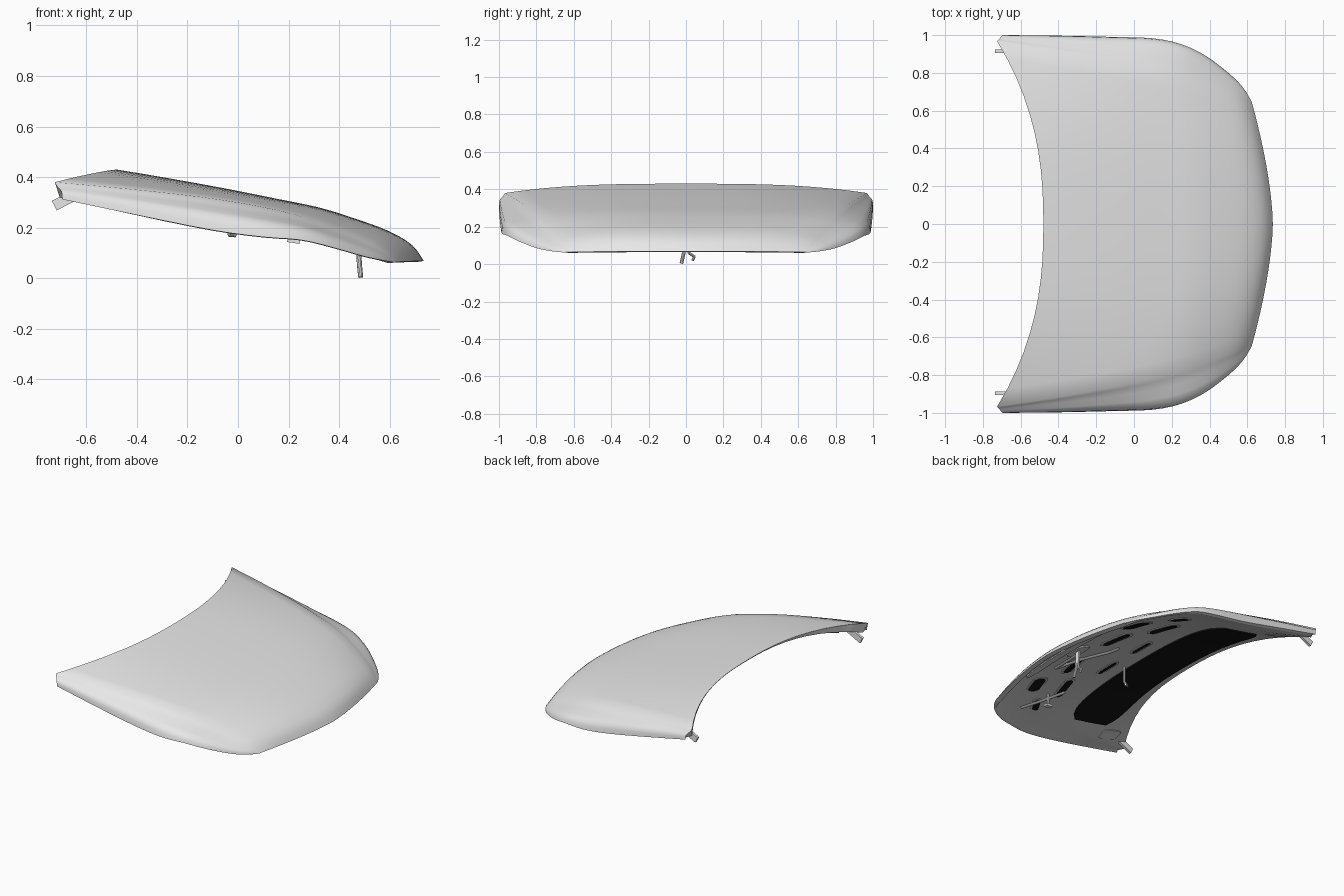
import bpy, bmesh, math
from mathutils import Vector
from mathutils.bvhtree import BVHTree

if "Cube" in bpy.data.objects:
    bpy.data.objects.remove(bpy.data.objects["Cube"])


def material(name, r, g, b):
    m = bpy.data.materials.new(name)
    m.diffuse_color = (r, g, b, 1)
    m.use_nodes = True
    m.node_tree.nodes["Principled BSDF"].inputs["Base Color"].default_value = m.diffuse_color
    return m


PAINT = material("light_grey_paint", 0.8, 0.8, 0.8)
INNER = material("mid_grey_panel", 0.6, 0.6, 0.6)
BLACK = material("black_lining", 0.006, 0.006, 0.006)
METAL = material("hardware_grey", 0.8, 0.8, 0.8)


def finish(name, bm, mat, angle=35):
    me = bpy.data.meshes.new(name)
    bm.to_mesh(me)
    bm.free()
    ob = bpy.data.objects.new(name, me)
    bpy.context.collection.objects.link(ob)
    me.materials.append(mat)
    bpy.ops.object.select_all(action='DESELECT')
    ob.select_set(True)
    bpy.context.view_layer.objects.active = ob
    bpy.ops.object.shade_smooth_by_angle(angle=math.radians(angle))
    return ob


# Stations rear to front: centre x z, crease x y z, side edge x y z, inner depth
ROWS = [
    (-.48, .43, -.725, .968, .380, -.695, 1.0, .312, .02),
    (-.30, .40, -.45, .925, .355, -.40, .997, .25, .035),
    (-.05, .355, -.15, .87, .322, -.10, .99, .19, .035),
    (.15, .315, .08, .82, .285, .10, .983, .163, .035),
    (.32, .28, .25, .775, .245, .25, .952, .151, .035),
    (.46, .237, .40, .725, .195, .38, .89, .12, .035),
    (.60, .185, .53, .68, .14, .50, .80, .086, .03),
    (.69, .13, .59, .655, .10, .575, .725, .07, .02),
    (.735, .068, .625, .64, .064, .622, .65, .062, .004),
]
# Side strip section below the crease: fraction across, fraction down
STRIP = [(.14, .12), (.38, .27), (.68, .4), (.88, .54), (.97, .75), (1, 1)]
SUB, HALF = 3, 10


def stations():
    n = len(ROWS)
    for k in range((n - 1) * SUB + 1):
        i, t = min(k // SUB, n - 2), k / SUB - min(k // SUB, n - 2)
        p = [ROWS[max(0, min(n - 1, i + o))] for o in (-1, 0, 1, 2)]
        yield k / ((n - 1) * SUB), [
            .5 * (2 * b + (c - a) * t + (2 * a - 5 * b + 4 * c - d) * t * t
                  + (3 * b - a - 3 * c + d) * t ** 3) for a, b, c, d in zip(*p)]


skin, inner = [], []
for u, (cx, cz, ex, ey, ez, sx, sy, sz, dep) in stations():
    half = []
    power = 2.4 - .8 * u
    for j in range(HALF + 1):
        v = j / HALF
        half.append((cx + (ex - cx) * v ** power, ey * v, cz + (ez - cz) * v ** 3))
    half += [(ex + (sx - ex) * a, ey + (sy - ey) * a, ez + (sz - ez) * b) for a, b in STRIP]
    lower = []
    for x, y, z in half:
        w = y / sy
        shift = .02 * max(0, 1 - 6 * u) - .03 * max(0, 6 * u - 5)
        lower.append((x + shift, w * (sy - .028), cz - dep + (sz - .002 - cz + dep) * w ** 3))
    for src, dst in ((half, skin), (lower, inner)):
        dst.append([(x, -y, z) for x, y, z in src[:0:-1]] + src)


def grid(bm, pts, flip=False):
    vs = [[bm.verts.new(p) for p in r] for r in pts]
    for a, b in zip(vs, vs[1:]):
        for j in range(len(a) - 1):
            q = (a[j], b[j], b[j + 1], a[j + 1])
            bm.faces.new(q[::-1] if flip else q)
    return vs


def border(g):
    return ([r[0] for r in g] + g[-1][1:-1] + [r[-1] for r in g[::-1]] + g[0][-2:0:-1])


# Painted outer skin with its folded hem
bm = bmesh.new()
outer = border(grid(bm, skin))
rim = [bm.verts.new(p) for p in border(inner)]
for i in range(len(outer)):
    k = (i + 1) % len(outer)
    bm.faces.new((outer[k], outer[i], rim[i], rim[k]))
finish("outer_skin", bm, PAINT, 62)

# Inner panel under the skin
bm = bmesh.new()
grid(bm, inner, True)
tree = BVHTree.FromBMesh(bm)
finish("inner_panel", bm, INNER)


def under(x, y, drop=0.0):
    hit = tree.ray_cast(Vector((x, y, -1)), Vector((0, 0, 1)))[0]
    return Vector((x, y, (hit.z if hit else .2) - drop))


def plate(name, rows, thick, mat):
    """Thin plate following the underside; rows of (x, y) points."""
    bm = bmesh.new()
    edge = border(grid(bm, [[under(x, y, thick) for x, y in r] for r in rows], True))
    top = [bm.verts.new(under(v.co.x, v.co.y, -.002)) for v in edge]
    for i in range(len(edge)):
        k = (i + 1) % len(edge)
        bm.faces.new((edge[k], edge[i], top[i], top[k]))
    bmesh.ops.recalc_face_normals(bm, faces=bm.faces)
    return finish(name, bm, mat)


def slot_rows(cx, cy, lx, ly, skew, n=6):
    rows = []
    for i in range(n + 1):
        a = 2 * i / n - 1
        rows.append([(cx + a * lx / 2 + skew * b * ly / 2,
                      cy + b * ly / 2 * (1 - .25 * abs(a) ** 4))
                     for b in [2 * j / n - 1 for j in range(n + 1)]])
    return rows


# Black sound-damping pad, curved like the rear edge with rounded ends
pad = []
for i in range(11):
    row = []
    for j in range(37):
        y = -.76 + 1.52 * j / 36
        e = abs(y) / .76
        mid, wide = -.225 - .04 * e ** 2, .175 * (1 + .15 * e ** 2 - .4 * e ** 12)
        row.append((mid + wide * (i / 5 - 1), y))
    pad.append(row)
plate("damping_pad", pad, .009, BLACK)

# Stamped openings with raised rims, mirrored
SLOTS = [(.40, .50, .09, .15, -.25), (.33, .22, .05, .2, -.15), (.17, .5, .05, .2, -.2),
         (.08, .17, .025, .17, 0), (.22, .72, .05, .09, -.4)]
for s in (1, -1):
    side = "left" if s > 0 else "right"
    for k, (x, y, lx, ly, sk) in enumerate(SLOTS):
        plate(f"opening_rim_{side}_{k}", slot_rows(x, y * s, lx + .03, ly + .03, sk * s), .004, INNER)
        plate(f"opening_{side}_{k}", slot_rows(x, y * s, lx, ly, sk * s), .007, BLACK)
    plate(f"hinge_plate_{side}", slot_rows(-.5, .84 * s, .14, .08, 0), .006, INNER)
plate("front_stiffener", slot_rows(.56, 0, .07, .8, 0, 10), .008, INNER)
plate("latch_plate", slot_rows(.47, 0, .09, .16, 0), .009, INNER)


def rod(name, pts, r, mat=METAL, sides=10):
    """Round bar through the points."""
    bm = bmesh.new()
    for a, b in zip(pts, pts[1:]):
        a, b = Vector(a), Vector(b)
        m = (b - a).to_track_quat('Z', 'Y').to_matrix().to_4x4()
        m.translation = (a + b) / 2
        bmesh.ops.create_cone(bm, cap_ends=True, segments=sides, radius1=r, radius2=r,
                              depth=(b - a).length + r * .6, matrix=m)
    return finish(name, bm, mat)


def strap(name, a, b, width, thick):
    """Flat bar in the x-z plane, width along y."""
    a, b = Vector(a), Vector(b)
    d = (b - a).normalized()
    n = Vector((-d.z, 0, d.x)) * thick / 2
    bm = bmesh.new()
    v = [bm.verts.new(p + Vector((0, s * width / 2, 0))) for s in (-1, 1)
         for p in (a - n, a + n, b + n, b - n)]
    for f in ((0, 1, 2, 3), (7, 6, 5, 4), (0, 4, 5, 1), (1, 5, 6, 2), (2, 6, 7, 3), (3, 7, 4, 0)):
        bm.faces.new([v[i] for i in f])
    bmesh.ops.recalc_face_normals(bm, faces=bm.faces)
    return finish(name, bm, METAL)


# Hinge arms at the rear corners
for s, side in ((1, "left"), (-1, "right")):
    y = .915 if s > 0 else -.895
    strap(f"hinge_arm_{side}", (-.727, y, .287), (-.62, y, .342), .018, .042)

# Latch striker and safety hook hanging at the nose
strap("latch_bracket", (.475, 0, .21), (.478, 0, .085), .03, .012)
rod("latch_striker", [(.478, -.005, .1), (.48, -.012, .06), (.485, -.024, .007)], .01)
rod("safety_hook", [(.475, .01, .1), (.482, .015, .06), (.482, .045, .04), (.482, .035, .02)], .007)

# Prop rod, its clip, the release cable and a rear hook
rod("prop_rod", [under(.33, -.74, .02), under(.24, -.63, .03), under(.15, -.52, .02)], .009)
strap("prop_clip", (.195, -.6, .15), (.245, -.6, .143), .03, .014)
rod("prop_clip_stem", [(.22, -.6, .15), under(.22, -.6)], .008)
rod("release_cable", [under(.45, -.02, .015), under(.45, -.25, .015), under(.36, -.1, .015),
                      under(.25, .05, .015), under(.23, .12, .015)], .009)
rod("rear_hook", [under(-.02, -.12), (-.02, -.12, .2), (-.035, -.11, .172), (-.012, -.1, .17)], .008)
